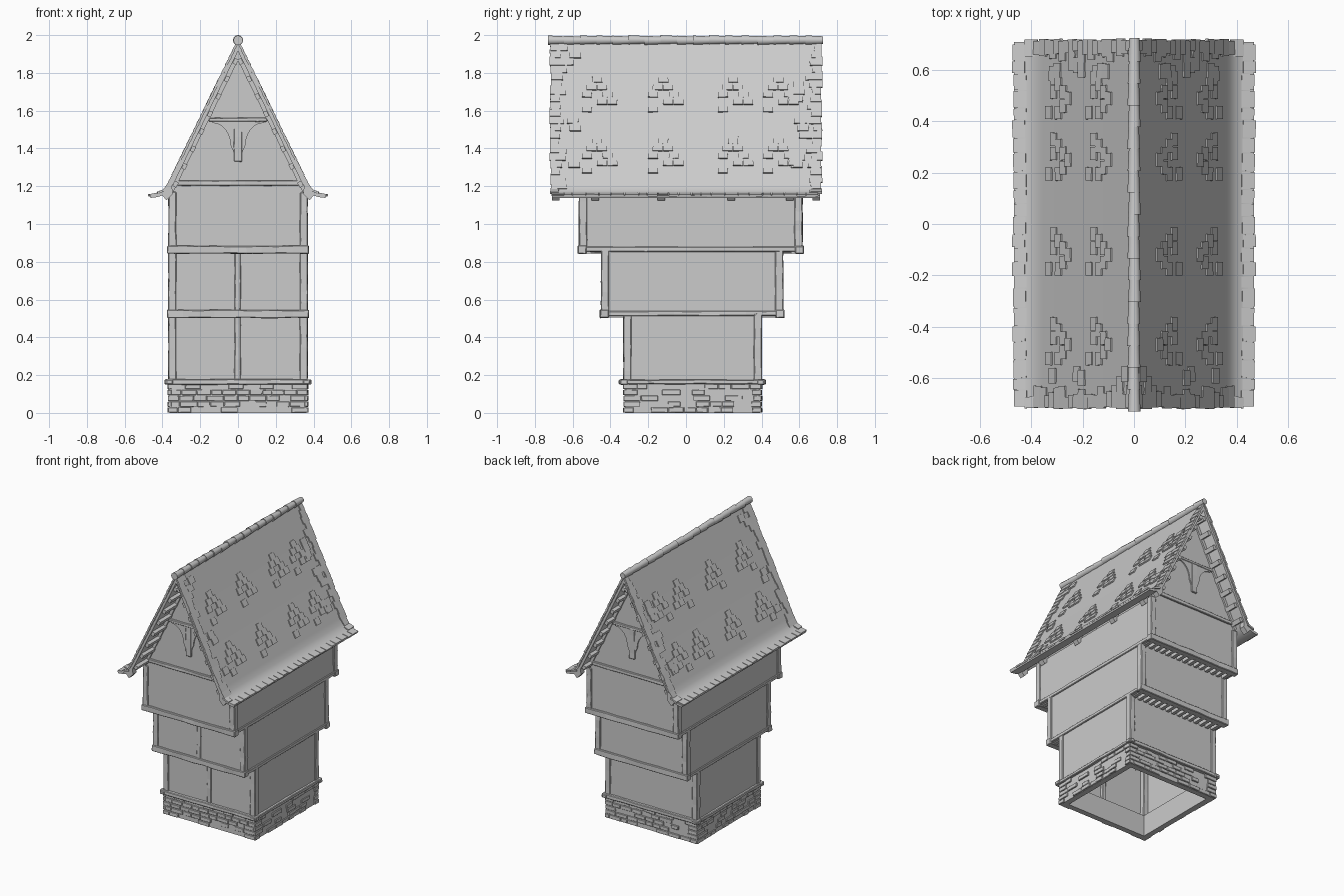
import bpy, bmesh, random
from math import radians, sin, cos, pi
from mathutils import Matrix, Vector

if "Cube" in bpy.data.objects:
    bpy.data.objects.remove(bpy.data.objects["Cube"])

random.seed(4)
R = random.uniform


def finish(name, bm, bevel=0, mirror=False, smooth=False):
    bmesh.ops.recalc_face_normals(bm, faces=bm.faces)
    me = bpy.data.meshes.new(name)
    bm.to_mesh(me)
    bm.free()
    ob = bpy.data.objects.new(name, me)
    bpy.context.collection.objects.link(ob)
    if mirror:
        m = ob.modifiers.new("mirror", 'MIRROR')
        m.use_mirror_merge = False
    if bevel:
        b = ob.modifiers.new("bevel", 'BEVEL')
        b.width, b.segments, b.limit_method = bevel, 1, 'ANGLE'
    if smooth:
        bpy.ops.object.select_all(action='DESELECT')
        ob.select_set(True)
        bpy.context.view_layer.objects.active = ob
        bpy.ops.object.shade_smooth_by_angle(angle=radians(35))
    return ob


def loft(bm, rings):
    """Closed solid through a row of matching vertex rings."""
    rings = [[bm.verts.new(p) for p in ring] for ring in rings]
    for a, b in zip(rings, rings[1:]):
        for i in range(len(a)):
            j = (i + 1) % len(a)
            bm.faces.new((a[i], a[j], b[j], b[i]))
    bm.faces.new(rings[0][::-1])
    bm.faces.new(rings[-1])


def block(bm, x, y, z, wobble=0.0, cuts=0):
    """Box from (min, max) pairs, cut along its longest axis and roughened."""
    r = (x, y, z)
    ax = max(range(3), key=lambda i: r[i][1] - r[i][0])
    u, v = (ax + 1) % 3, (ax + 2) % 3
    rings = []
    for k in range(cuts + 2):
        ring = []
        for i, j in ((0, 0), (1, 0), (1, 1), (0, 1)):
            p = [0, 0, 0]
            p[ax] = r[ax][0] + (r[ax][1] - r[ax][0]) * k / (cuts + 1)
            p[u], p[v] = r[u][i], r[v][j]
            ring.append([c + R(-wobble, wobble) for c in p])
        rings.append(ring)
    loft(bm, rings)


def prism(bm, pts, y0, y1):
    """Extrude an xz outline from y0 to y1."""
    loft(bm, [[(x, y, z) for x, z in pts] for y in (y0, y1)])


W = 0.362
STOREYS = [(0.16, 0.53, -0.325, 0.395), (0.525, 0.87, -0.443, 0.508), (0.865, 1.17, -0.56, 0.61)]

# Stone plinth: hollow ring with scattered raised bricks
bm = bmesh.new()
y0, y1, t = -0.322, 0.393, 0.04
for s in (-1, 1):
    block(bm, sorted((s * W, s * (W - t))), (y0, y1), (0, 0.155))
for a, b in ((y0, y0 + t), (y1 - t, y1)):
    block(bm, (-W + t, W - t), (a, b), (0, 0.155))
finish("stone_plinth", bm)
bm = bmesh.new()
for row in range(5):
    z = (row * 0.031 + 0.002, row * 0.031 + 0.029)
    for side in range(4):
        lo, hi = (-0.37, 0.37) if side < 2 else (-0.33, 0.401)
        a = lo
        while a < hi - 0.02:
            b = min(a + R(0.05, 0.1), hi)
            if hi - b < 0.03:
                b = hi
            if R(0, 1) < 0.6 or a == lo or b == hi:
                out = R(0.005, 0.011)
                span = (a, b - 0.003)
                if side < 2:
                    yy = (y0 - out, y0 + 0.01) if side == 0 else (y1 - 0.01, y1 + out)
                    block(bm, span, yy, z, 0.001)
                else:
                    xx = (-W - out, -W + 0.01) if side == 2 else (W - 0.01, W + out)
                    block(bm, xx, span, z, 0.001)
            a = b
finish("plinth_bricks", bm, 0.002)

# Plaster walls, open shells stacked and jettied
bm = bmesh.new()
for z0, z1, ya, yb in STOREYS:
    ring = [(-W, ya), (W, ya), (W, yb), (-W, yb)]
    lo = [bm.verts.new((x, y, z0)) for x, y in ring]
    hi = [bm.verts.new((x, y, z1)) for x, y in ring]
    for i in range(4):
        j = (i + 1) % 4
        bm.faces.new((lo[i], lo[j], hi[j], hi[i]))
finish("plaster_walls", bm)
bm = bmesh.new()
for y in (-0.56, 0.595):
    prism(bm, [(-W, 1.16), (W, 1.16), (0, 1.9)], y, y + 0.015)
finish("gable_walls", bm)

# Timber frame: posts, sills and plates
bm = bmesh.new()
for i, (z0, z1, ya, yb) in enumerate(STOREYS):
    for s in (-1, 1):
        for y in ((ya - 0.007, ya + 0.036), (yb - 0.036, yb + 0.007)):
            block(bm, sorted((s * 0.369, s * 0.327)), y, (z0, z1), 0.002, 5)
        if i:
            block(bm, sorted((s * 0.37, s * 0.34)), (ya, yb), (z0 - 0.012, z0 + 0.014), 0.0015, 9)
    if i:
        for y in ((ya - 0.013, ya + 0.034), (yb - 0.034, yb + 0.013)):
            block(bm, (-0.375, 0.375), y, (z0 - 0.022, z0 + 0.02), 0.0025, 8)
    if i < 2:
        block(bm, (-0.018, 0.014), (ya - 0.006, ya + 0.02), (z0, z1), 0.002, 5)
for y in ((-0.348, -0.31), (0.378, 0.416)):
    block(bm, (-0.388, 0.388), y, (0.15, 0.178), 0.002, 8)
for s in (-1, 1):
    block(bm, sorted((s * 0.345, s * 0.38)), (-0.355, 0.423), (0.152, 0.176), 0.002, 8)
finish("timber_frame", bm, 0.004)

# Jetty soffits and joists at front and back
bm = bmesh.new()
for lower, upper in zip(STOREYS, STOREYS[1:]):
    for a, b in ((upper[2], lower[2]), (lower[3], upper[3])):
        z = upper[0]
        block(bm, (-0.36, 0.36), (a, b), (z + 0.005, z + 0.012))
        for k in range(15):
            x = -0.335 + k * 0.67 / 14
            block(bm, (x - 0.012, x + 0.012), (a, b), (z - 0.02, z + 0.006), 0.001)
finish("jetty_joists", bm)

# Gable timbers: tie beam, collar, king post, curved braces, raking rafters
bm = bmesh.new()
half = bmesh.new()
for a, b in ((-0.572, -0.552), (0.602, 0.622)):
    block(bm, (-0.335, 0.335), (a, b), (1.203, 1.23), 0.0015, 8)
    block(bm, (-0.155, 0.155), (a, b), (1.542, 1.562), 0.0015, 5)
    block(bm, (-0.022, 0.022), (a + 0.002, b - 0.002), (1.33, 1.545), 0.0015, 4)
    arc = [(0.135 - 0.095 * cos(u * pi / 12), 1.42 + 0.115 * sin(u * pi / 12)) for u in range(7)]
    prism(half, [(0.015, 1.36)] + arc + [(0.135, 1.546), (0.015, 1.546)], a + 0.004, b - 0.004)
    prism(half, [(0, 1.93), (0.36, 1.19), (0.345, 1.165), (0, 1.865)], a, b)
finish("gable_beams", bm, 0.003)
finish("gable_braces_and_rafters", half, mirror=True)

# Roof: steep slope with flared eaves, built on +x and mirrored
OUT = [(0, 1.965), (0.355, 1.235), (0.375, 1.2), (0.398, 1.175), (0.43, 1.16), (0.468, 1.152)]
INN = [(0.462, 1.138), (0.425, 1.143), (0.39, 1.155), (0.363, 1.18), (0.34, 1.215), (0, 1.915)]
bm = bmesh.new()
prism(bm, OUT + INN, -0.71, 0.71)
finish("roof_slab", bm, mirror=True, smooth=True)


def slope(d):
    """Frame on the roof surface at distance d down the slope."""
    for p, q in zip(OUT, OUT[1:]):
        p, q = Vector((p[0], 0, p[1])), Vector((q[0], 0, q[1]))
        n = (q - p).length
        if d <= n or q.x > 0.46:
            t = (q - p) / n
            c = p + t * d
            nrm = t.cross(Vector((0, 1, 0)))
            return Matrix(((t.x, 0, nrm.x, c.x), (0, 1, 0, c.y),
                           (t.z, 0, nrm.z, c.z), (0, 0, 0, 1)))
        d -= n


def tile(bm, d, y, length, width, thick=0.009, lift=0.003, tilt=4):
    m = (slope(d) @ Matrix.Translation((0, y, lift)) @ Matrix.Rotation(radians(-tilt + R(-1, 1)), 4, 'Y')
         @ Matrix.Rotation(radians(R(-2, 2)), 4, 'Z') @ Matrix.Diagonal((length, width, thick, 1)))
    bmesh.ops.create_cube(bm, size=1, matrix=m)


# Shingles: verge courses, eave rows and scattered patches
bm = bmesh.new()
STEP = 0.043
for row in range(21):
    d = 0.03 + row * STEP
    for s in (-1, 1):
        w = R(0.04, 0.09)
        tile(bm, d, s * (0.72 + R(-0.006, 0.004) - w / 2), 0.052, w, 0.012, 0.001)
        if R(0, 1) < 0.35:
            tile(bm, d, s * (0.61 + R(-0.03, 0.02)), 0.05, 0.06)
y = -0.715
while y < 0.69:
    w = R(0.045, 0.075)
    tile(bm, 0.938 + R(-0.004, 0.004), min(y + w / 2, 0.69), 0.05, w - 0.004, 0.011, 0.0, 1)
    y += w
PATCH = [(0, 1), (1, 0), (1, 1), (2, 0), (2, 2), (3, 1), (3, 2), (4, 0)]
for d0 in (0.22, 0.58):
    for yc in (-0.47, -0.12, 0.25, 0.49):
        for r, c in PATCH:
            tile(bm, d0 + r * STEP, yc + (c - 1) * 0.055 + (r % 2) * 0.025, 0.046, 0.052)
finish("roof_shingles", bm, mirror=True)

# Purlin ends laddering the overhang, plus rafter feet under the eaves
bm = bmesh.new()
for k in range(8):
    for a, b in ((-0.7, -0.56), (0.61, 0.7)):
        m = slope(0.1 + k * 0.103) @ Matrix.Translation((0, (a + b) / 2, -0.034))
        bmesh.ops.create_cube(bm, size=1, matrix=m @ Matrix.Diagonal((0.03, b - a, 0.022, 1)))
for y in (-0.69, -0.48, -0.13, 0.24, 0.55, 0.69):
    prism(bm, [(0.35, 1.2), (0.345, 1.16), (0.378, 1.125), (0.4, 1.15)], y - 0.02, y + 0.02)
finish("purlins_and_rafter_feet", bm, mirror=True)

# Ridge: overlapping tapered round tiles
bm = bmesh.new()
N = 17
pitch = 1.45 / N
for k in range(N):
    m = Matrix.Translation((R(-0.002, 0.002), -0.728 + (k + 0.5) * pitch, 1.973 + R(-0.002, 0.002)))
    bmesh.ops.create_cone(bm, cap_ends=True, segments=12, radius1=0.02, radius2=0.025, depth=pitch + 0.006,
                          matrix=m @ Matrix.Rotation(radians(90), 4, 'X'))
finish("ridge_tiles", bm, smooth=True)
